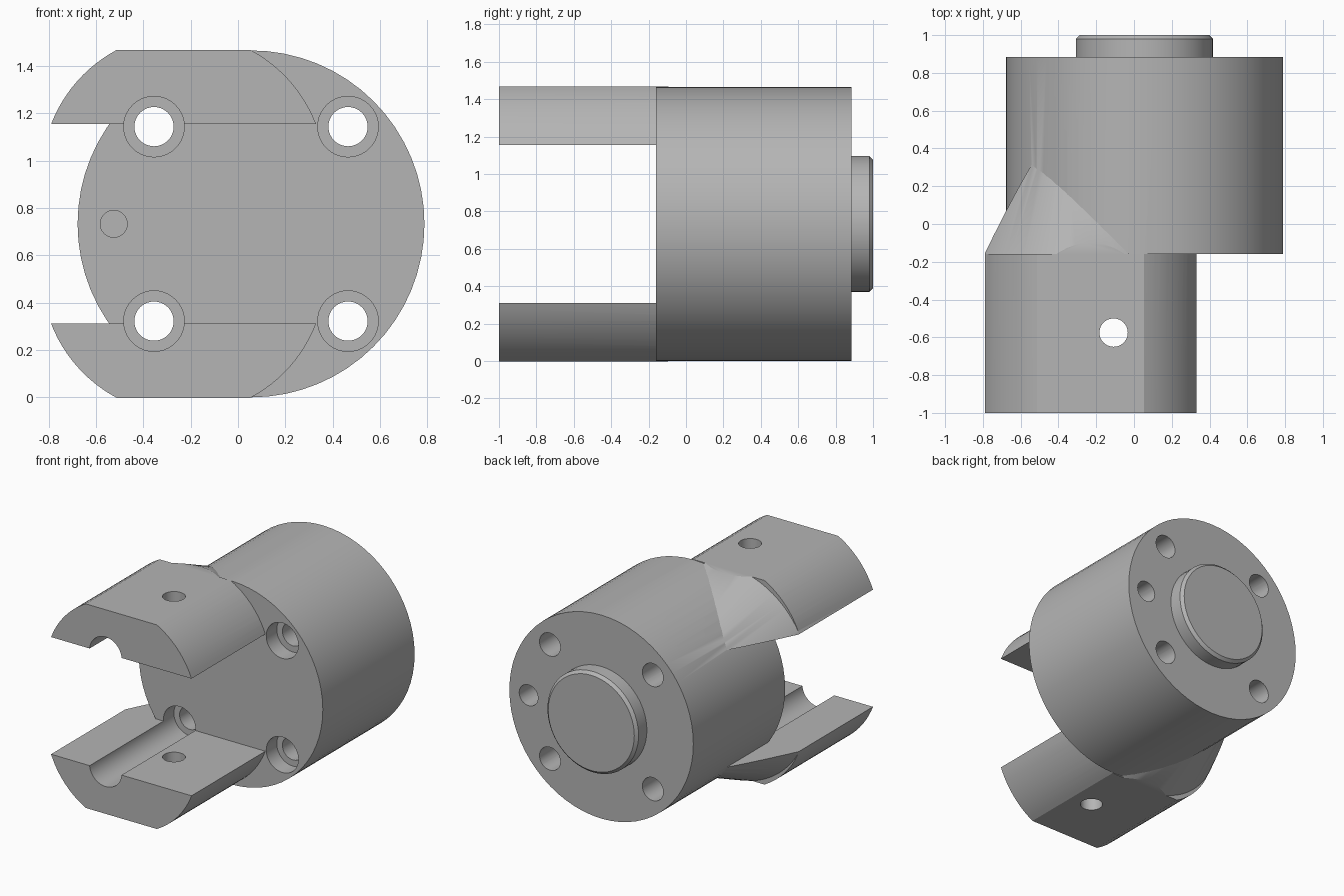
import bpy, bmesh, math
from mathutils import Vector

cube = bpy.data.objects.get("Cube")
if cube:
    bpy.data.objects.remove(cube, do_unlink=True)

AXIS_X, AXIS_Z = 0.055, 0.733     # main axis of the body
RADIUS = 0.733
FRONT, BACK = -0.16, 0.885        # body end faces
ARM_X = -0.23                     # centre of the two arms

steel = bpy.data.materials.new("grey steel")
steel.use_nodes = True
grey = (0.46, 0.46, 0.46, 1)
steel.diffuse_color = grey
steel.node_tree.nodes["Principled BSDF"].inputs["Base Color"].default_value = grey


def to_object(name, bm):
    bmesh.ops.recalc_face_normals(bm, faces=bm.faces[:])
    mesh = bpy.data.meshes.new(name)
    bm.to_mesh(mesh)
    bm.free()
    mesh.materials.append(steel)
    obj = bpy.data.objects.new(name, mesh)
    bpy.context.collection.objects.link(obj)
    return obj


def turned(name, x, z, profile, sides=64):
    """Closed turned solid along y from (y, radius) pairs."""
    bm = bmesh.new()
    rings = []
    for y, r in profile:
        rings.append([bm.verts.new((x + r * math.cos(a), y, z + r * math.sin(a)))
                      for a in (math.tau * i / sides for i in range(sides))])
    for a, b in zip(rings, rings[1:]):
        for i in range(sides):
            j = (i + 1) % sides
            bm.faces.new((a[i], a[j], b[j], b[i]))
    bm.faces.new(rings[0])
    bm.faces.new(rings[-1])
    return to_object(name, bm)


def extruded(name, outline, y0, y1):
    """Prism along y from an (x, z) outline."""
    bm = bmesh.new()
    face = bm.faces.new([bm.verts.new((x, y0, z)) for x, z in outline])
    new = bmesh.ops.extrude_face_region(bm, geom=[face])["geom"]
    bmesh.ops.translate(bm, vec=Vector((0, y1 - y0, 0)),
                        verts=[v for v in new if isinstance(v, bmesh.types.BMVert)])
    return to_object(name, bm)


def combine(target, tool, operation):
    tool.hide_render = True
    mod = target.modifiers.new(operation.lower(), 'BOOLEAN')
    mod.operation, mod.object, mod.solver = operation, tool, 'EXACT'
    bpy.context.view_layer.objects.active = target
    bpy.ops.object.modifier_apply(modifier=mod.name)
    bpy.data.objects.remove(tool, do_unlink=True)


# Round body with the chamfered spigot on its back
body = turned("clevis_body", AXIS_X, AXIS_Z, [
    (FRONT, RADIUS), (BACK, RADIUS), (BACK, 0.363), (0.98, 0.363), (1.0, 0.343)])

# Arms: flat-topped round profile, tapering as a cone into the body side
for side in (1, -1):
    arc_z, arc_r = 0.206, 0.6     # heights measured from the main axis
    start = math.atan2(0.422 - arc_z, 0.56)
    end = math.atan2(0.7335 - arc_z, 0.282)
    steps = 12
    right = [(arc_r * math.cos(t), arc_z + arc_r * math.sin(t))
             for t in (start + (end - start) * i / steps for i in range(steps + 1))]
    half = right + [(-x, z) for x, z in reversed(right)]
    arm = extruded("arm", [(ARM_X + x, AXIS_Z + side * z) for x, z in half], -1, 0.31)
    taper = turned("arm_taper", ARM_X, AXIS_Z + side * 0.127, [
        (-1.2, 1.0), (FRONT, 1.0), (FRONT, 0.635), (0.4, 0.392)], 96)
    combine(arm, taper, 'INTERSECT')
    combine(body, arm, 'UNION')

# Bolt holes with counterbores, which also groove the arms
for dx in (-0.41, 0.41):
    for dz in (-0.411, 0.411):
        bore = turned("bolt_bore", AXIS_X + dx, AXIS_Z + dz, [
            (-1.2, 0.128), (-0.04, 0.128), (-0.04, 0.083), (1.2, 0.083)], 40)
        combine(body, bore, 'DIFFERENCE')

# Blind dowel holes, one in each end face
for dx, r, y0, y1 in ((-0.58, 0.057, -0.3, 0.1), (0.58, 0.075, 0.6, 1.0)):
    dowel = turned("dowel_hole", AXIS_X + dx, AXIS_Z, [(y0, r), (y1, r)], 32)
    combine(body, dowel, 'DIFFERENCE')

# Cross pin hole through both arms
bpy.ops.mesh.primitive_cylinder_add(vertices=40, radius=0.075, depth=3,
                                    location=(-0.108, -0.575, AXIS_Z))
combine(body, bpy.context.object, 'DIFFERENCE')

# Smooth curved faces, sharp machined edges
bpy.ops.object.select_all(action='DESELECT')
body.select_set(True)
bpy.context.view_layer.objects.active = body
for poly in body.data.polygons:
    poly.material_index = 0
bpy.ops.object.shade_smooth_by_angle(angle=math.radians(25))
